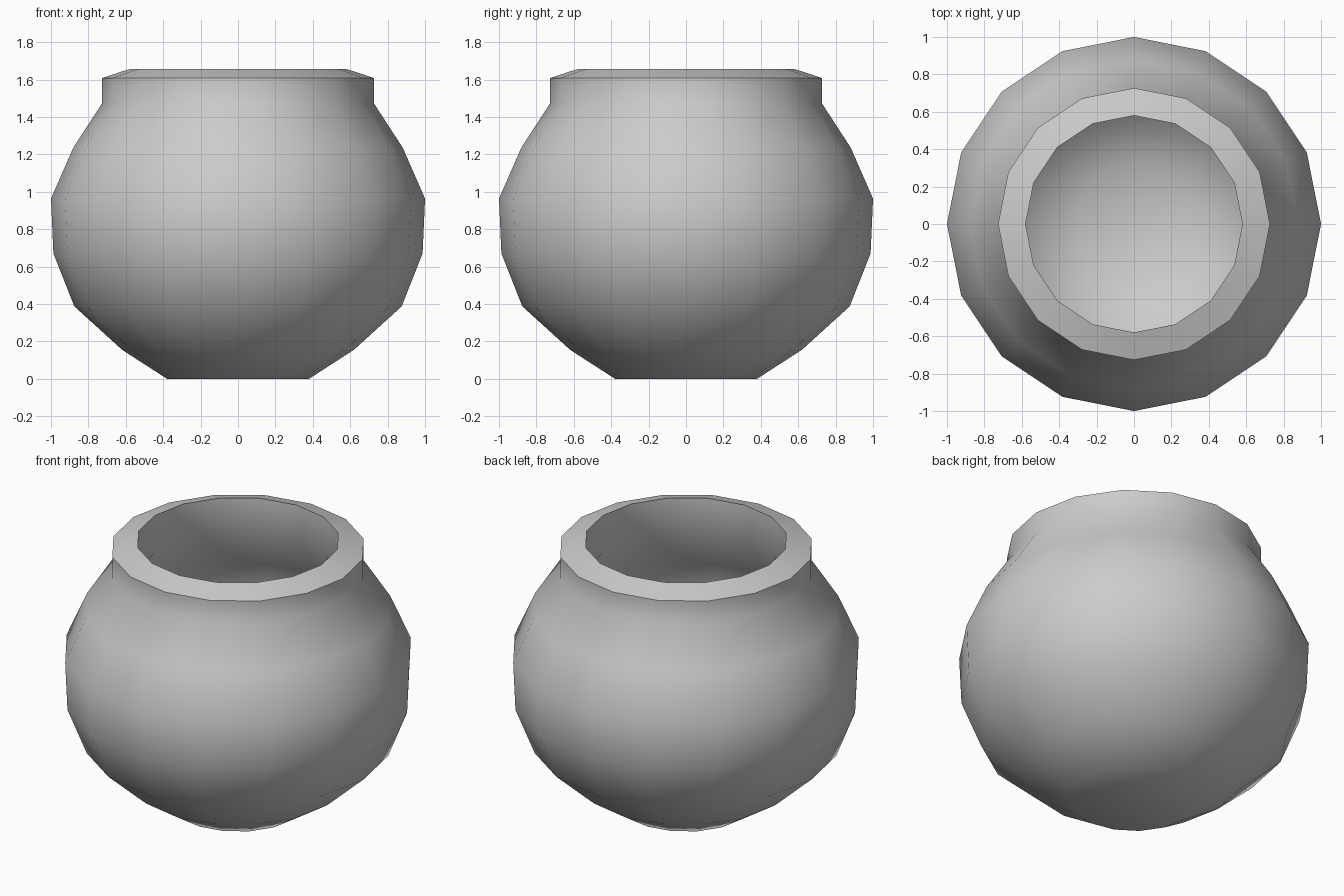
import bpy, bmesh, math
from mathutils import Vector

cube = bpy.data.objects.get("Cube")
if cube:
    bpy.data.objects.remove(cube, do_unlink=True)

# Clay colour
clay = bpy.data.materials.new("light_grey_clay")
clay.use_nodes = True
GREY = (0.6, 0.6, 0.6, 1)
clay.diffuse_color = GREY
clay.node_tree.nodes["Principled BSDF"].inputs["Base Color"].default_value = GREY

SIDES = 16

# Outer wall from base to neck, then the sloped lip and the hollow inside
outer = [(0, 0), (0.38, 0), (0.62, 0.155), (0.875, 0.387), (0.987, 0.67),
         (1, 0.963), (0.88, 1.237), (0.727, 1.472), (0.727, 1.608)]
inner = [(0.58, 1.656), (0.58, 1.42), (0.74, 1.17), (0.85, 0.94), (0.84, 0.7),
         (0.74, 0.47), (0.54, 0.27), (0.32, 0.15), (0, 0.14)]

# Pot body: the profile turned around the vertical axis
bm = bmesh.new()
verts = [bm.verts.new((r, 0, z)) for r, z in outer + inner]
edges = [bm.edges.new(pair) for pair in zip(verts, verts[1:])]
bmesh.ops.spin(bm, geom=verts + edges, cent=Vector(), axis=Vector((0, 0, 1)),
               angle=math.tau, steps=SIDES)
bmesh.ops.remove_doubles(bm, verts=bm.verts, dist=0.001)
bmesh.ops.recalc_face_normals(bm, faces=bm.faces)

mesh = bpy.data.meshes.new("round_pot")
bm.to_mesh(mesh)
bm.free()
mesh.materials.append(clay)
pot = bpy.data.objects.new("round_pot", mesh)
bpy.context.collection.objects.link(pot)

# Smooth walls with crisp lip edges
bpy.ops.object.select_all(action='DESELECT')
pot.select_set(True)
bpy.context.view_layer.objects.active = pot
bpy.ops.object.shade_smooth_by_angle(angle=math.radians(50))
